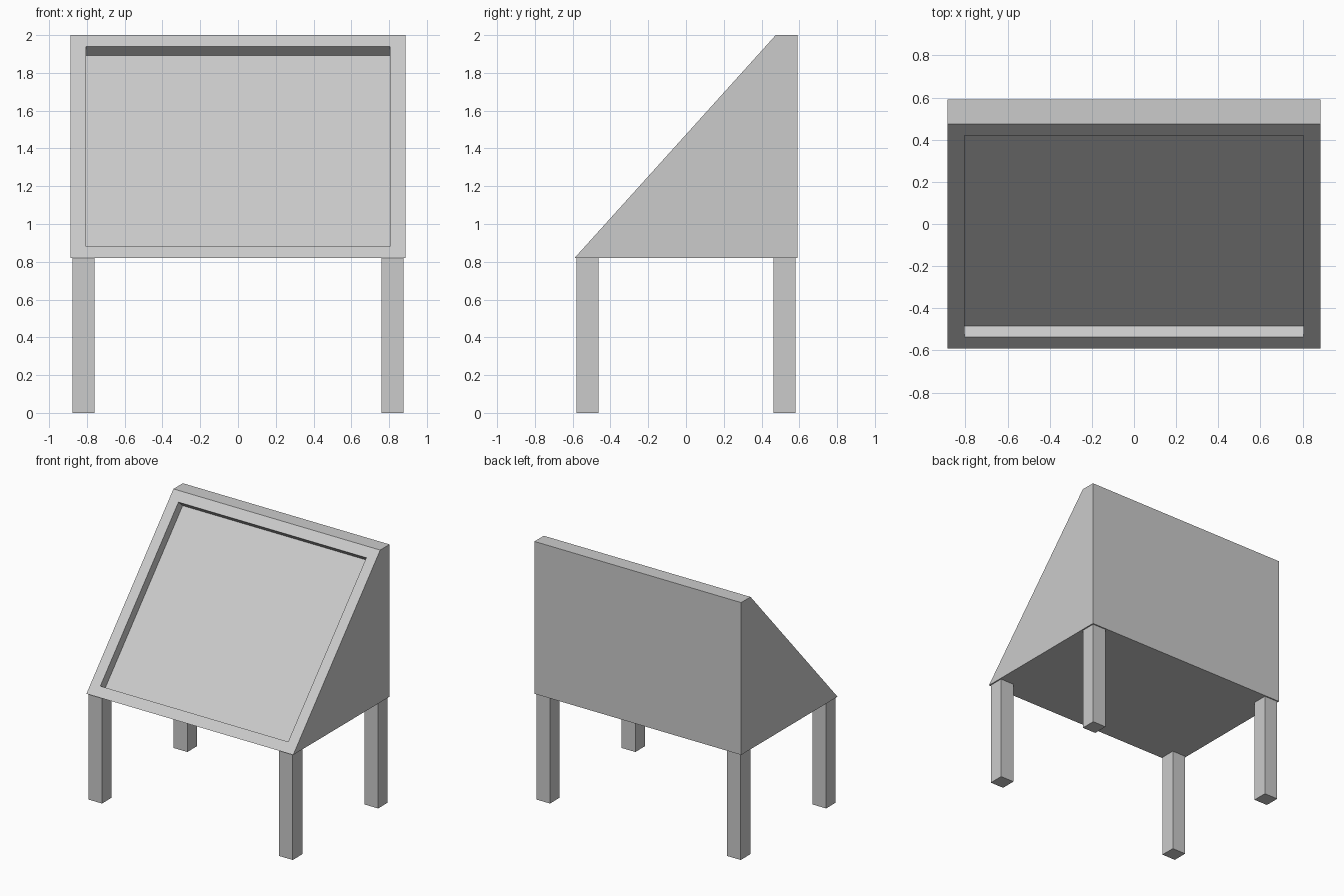
import bpy, bmesh
from mathutils import Vector

if "Cube" in bpy.data.objects:
    bpy.data.objects.remove(bpy.data.objects["Cube"])

W, D, Z0, Z1 = 0.886, 0.59, 0.82, 2.0      # half width, half depth, body bottom and top
FRAME, RECESS = 0.081, 0.07                # frame width and recess depth


def finish(bm, name):
    bmesh.ops.recalc_face_normals(bm, faces=bm.faces[:])
    mesh = bpy.data.meshes.new(name)
    bm.to_mesh(mesh)
    bm.free()
    obj = bpy.data.objects.new(name, mesh)
    bpy.context.collection.objects.link(obj)
    return obj


# Sloped cabinet: side profile extruded across the width
bm = bmesh.new()
profile = [(-D, Z0), (D, Z0), (D, Z1), (0.475, Z1)]
side = bm.faces.new([bm.verts.new((-W, y, z)) for y, z in profile])
ext = bmesh.ops.extrude_face_region(bm, geom=[side])["geom"]
bmesh.ops.translate(bm, vec=(2 * W, 0, 0),
                    verts=[g for g in ext if isinstance(g, bmesh.types.BMVert)])
bmesh.ops.recalc_face_normals(bm, faces=bm.faces[:])

# Recessed panel in the sloped face
slope_dir = Vector((0, -0.74, 0.67))
panel = max(bm.faces, key=lambda f: f.normal.dot(slope_dir))
bmesh.ops.inset_region(bm, faces=[panel], thickness=FRAME, use_even_offset=True)
normal = panel.normal.copy()
panel = bmesh.ops.extrude_discrete_faces(bm, faces=[panel])["faces"][0]
bmesh.ops.translate(bm, vec=-normal * RECESS, verts=panel.verts[:])
finish(bm, "sloped_cabinet")

# Four square legs, set slightly in from the cabinet edges
LEG = 0.117
for y_name, sy in (("front", -1), ("back", 1)):
    for x_name, sx in (("left", -1), ("right", 1)):
        bm = bmesh.new()
        bmesh.ops.create_cube(bm, size=1)
        bmesh.ops.scale(bm, vec=(LEG, LEG, Z0), verts=bm.verts[:])
        leg = finish(bm, f"{y_name}_{x_name}_leg")
        leg.location = (sx * (W - 0.01 - LEG / 2), sy * (D - 0.009 - LEG / 2), Z0 / 2)
